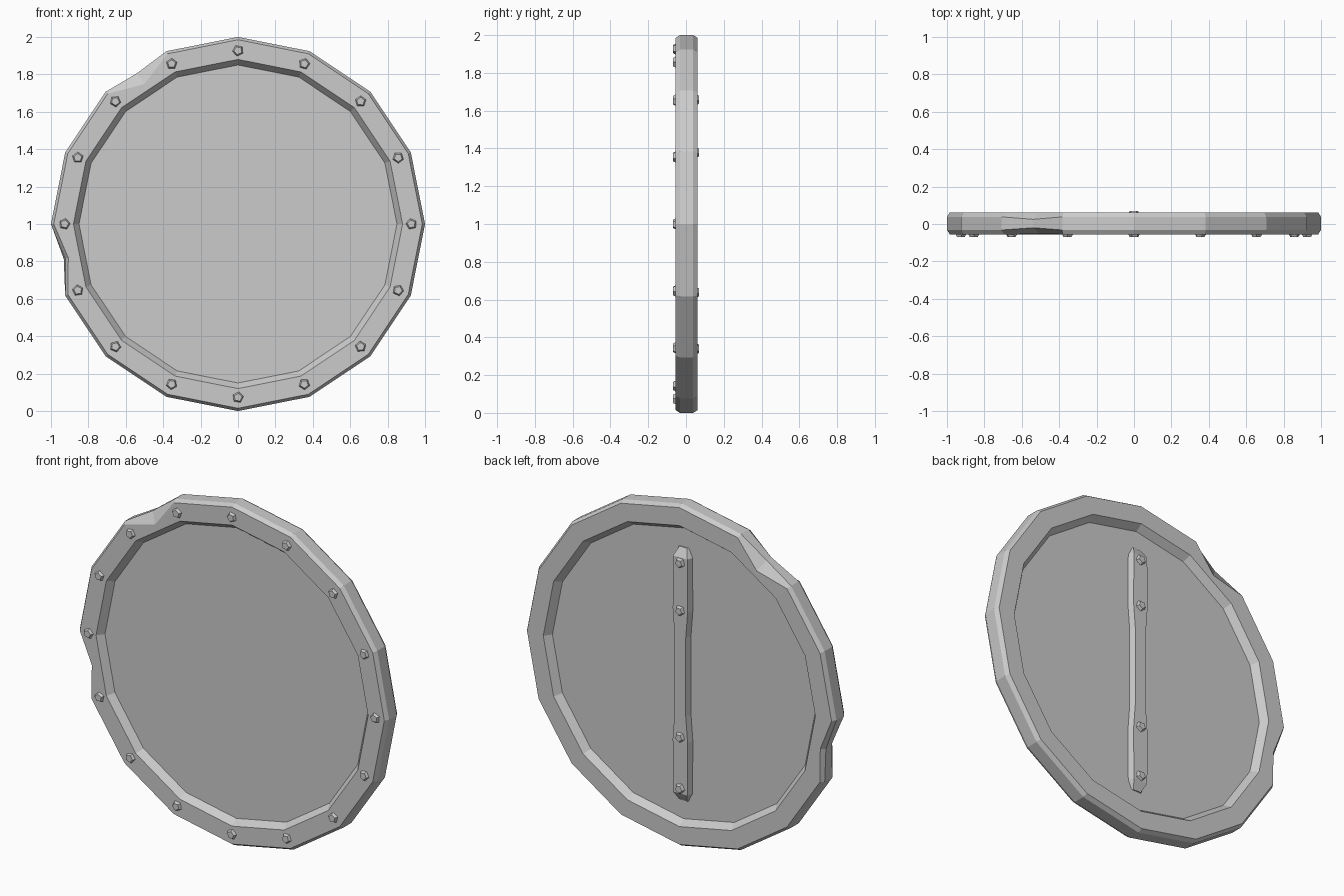
import bpy, bmesh, math, random
from mathutils import Matrix, Vector

random.seed(4)
if "Cube" in bpy.data.objects:
    bpy.data.objects.remove(bpy.data.objects["Cube"], do_unlink=True)

SIDES = 16
STEP = 2 * math.pi / SIDES

steel = bpy.data.materials.new("grey_steel")
steel.use_nodes = True
GREY = (0.6, 0.6, 0.6, 1)
steel.diffuse_color = GREY
steel.node_tree.nodes["Principled BSDF"].inputs["Base Color"].default_value = GREY


def finish(bm, name):
    bmesh.ops.recalc_face_normals(bm, faces=bm.faces)
    mesh = bpy.data.meshes.new(name)
    bm.to_mesh(mesh)
    bm.free()
    mesh.materials.append(steel)
    obj = bpy.data.objects.new(name, mesh)
    bpy.context.collection.objects.link(obj)
    return obj


def polar(r, angle, y):
    return Vector((r * math.cos(angle), y, 1 + r * math.sin(angle)))


def loft(bm, sections, closed):
    """Skin a row of equal cross-sections, capping the ends if open."""
    rows = [[bm.verts.new(p) for p in s] for s in sections]
    n = len(rows[0])
    pairs = list(zip(rows, rows[1:]))
    if closed:
        pairs.append((rows[-1], rows[0]))
    else:
        bm.faces.new(rows[0])
        bm.faces.new(rows[-1])
    for a, b in pairs:
        for i in range(n):
            j = (i + 1) % n
            bm.faces.new((a[i], a[j], b[j], b[i]))


# Rim: chamfered outside, bevelled inside, with two battle dents
rim = [(0.85, -0.015), (0.88, -0.055), (0.985, -0.055), (1, -0.032),
       (1, 0.038), (0.985, 0.062), (0.88, 0.062), (0.85, 0.02)]
flat = math.cos(STEP / 2)
straight = [(r * flat, y) for r, y in rim]
edge_dent = straight[:2] + [(0.90, -0.054), (0.97, -0.02),
                            (0.97, 0.025), (0.90, 0.061)] + straight[6:]
side_dent = straight[:2] + [(0.925, -0.055), (0.94, -0.032),
                            (0.95, 0.038), (0.93, 0.062)] + straight[6:]
stations = [(i, rim) for i in range(SIDES)] + [(5.5, edge_dent), (8.5, side_dent)]
stations.sort(key=lambda s: s[0])
bm = bmesh.new()
loft(bm, [[polar(r, i * STEP, y) for r, y in prof] for i, prof in stations], True)
finish(bm, "rim")

# Recessed face plate
bm = bmesh.new()
loft(bm, [[polar(0.855, i * STEP, y) for i in range(SIDES)] for y in (-0.015, 0.02)], False)
finish(bm, "face_plate")

# Grip strap on the back, narrower where the hand goes
BACK, TOP = 0.015, 0.054
grip = [(0.26, 0.035, 0.025, 0.026), (0.31, 0.058, 0.046, TOP),
        (0.62, 0.06, 0.048, TOP), (0.77, 0.048, 0.036, TOP)]
grip += [(2 - z, w, t, y) for z, w, t, y in reversed(grip)]
bm = bmesh.new()
loft(bm, [[(-w, BACK, z), (w, BACK, z), (t, y, z), (-t, y, z)]
          for z, w, t, y in grip], False)
finish(bm, "grip_strap")


# Five-sided rivets with tapered heads
def rivet(name, location, facing):
    bm = bmesh.new()
    bmesh.ops.create_cone(bm, cap_ends=True, segments=5, radius1=0.033,
                          radius2=0.022, depth=0.02)
    spin = Matrix.Rotation(random.uniform(0, math.tau), 4, "Z")
    tilt = Matrix.Rotation(-facing * math.pi / 2, 4, "X")
    bm.transform(Matrix.Translation(location) @ tilt @ spin)
    finish(bm, name)


for i in range(SIDES):
    rivet(f"rim_rivet_{i + 1}", polar(0.927, i * STEP, -0.06), -1)
for i, z in enumerate((0.34, 0.64, 1.38, 1.66)):
    rivet(f"grip_rivet_{i + 1}", Vector((0, 0.06, z)), 1)
